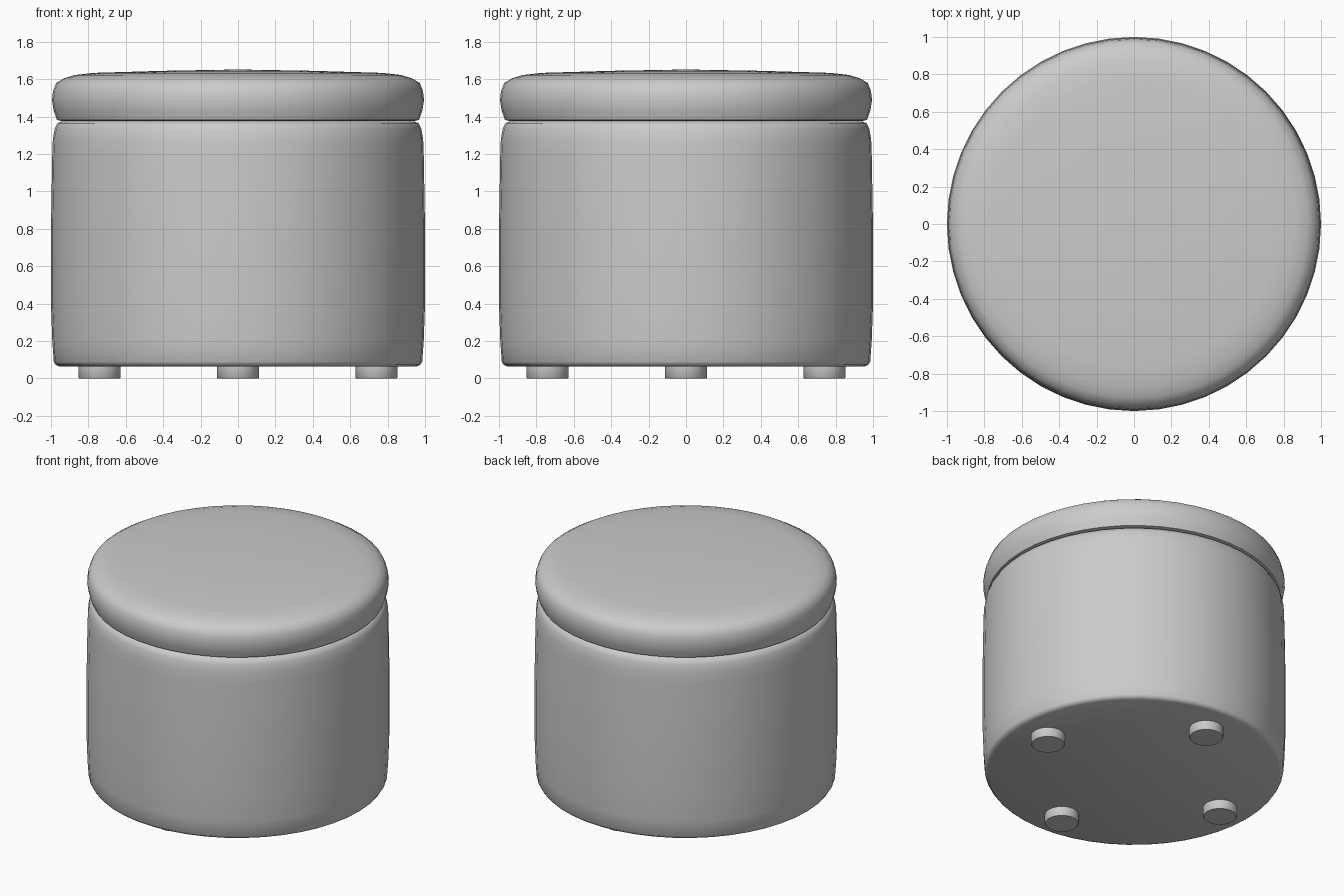
import bpy, bmesh, math

if "Cube" in bpy.data.objects:
    bpy.data.objects.remove(bpy.data.objects["Cube"])

fabric = bpy.data.materials.new("light_grey_fabric")
fabric.diffuse_color = (0.6, 0.6, 0.6, 1)
fabric.use_nodes = True
fabric.node_tree.nodes["Principled BSDF"].inputs["Base Color"].default_value = fabric.diffuse_color


def lathe(name, profile, segments, centre=(0, 0), angle=50):
    """Revolve an (r, z) profile, bottom to top, around a vertical axis."""
    bm = bmesh.new()
    rings = []
    for r, z in profile:
        if r == 0:
            rings.append([bm.verts.new((0, 0, z))] * segments)
        else:
            rings.append([bm.verts.new((r * math.cos(2 * math.pi * i / segments),
                                        r * math.sin(2 * math.pi * i / segments), z))
                          for i in range(segments)])
    for low, high in zip(rings, rings[1:]):
        for i in range(segments):
            j = (i + 1) % segments
            loop = list(dict.fromkeys([low[i], low[j], high[j], high[i]]))
            bm.faces.new(loop)
    bmesh.ops.recalc_face_normals(bm, faces=bm.faces)
    mesh = bpy.data.meshes.new(name)
    bm.to_mesh(mesh)
    bm.free()
    obj = bpy.data.objects.new(name, mesh)
    bpy.context.collection.objects.link(obj)
    obj.location = (centre[0], centre[1], 0)
    mesh.materials.append(fabric)
    bpy.ops.object.select_all(action='DESELECT')
    obj.select_set(True)
    bpy.context.view_layer.objects.active = obj
    bpy.ops.object.shade_smooth_by_angle(angle=math.radians(angle))
    return obj


# Drum base with softly rounded top and bottom edges
lathe("drum_base", [(0, 0.065), (0.955, 0.065), (0.975, 0.073), (0.985, 0.09),
                    (0.993, 0.2), (1.0, 0.4), (1.0, 0.8), (0.993, 1.2),
                    (0.99, 1.28), (0.98, 1.335), (0.965, 1.365), (0.94, 1.375),
                    (0, 1.375)], 48)

# Bulging padded seat with a slightly domed top
lathe("seat_cushion", [(0, 1.376), (0.94, 1.376), (0.968, 1.383), (0.985, 1.43),
                       (0.995, 1.49), (0.988, 1.54), (0.972, 1.58), (0.93, 1.605),
                       (0.87, 1.623), (0.77, 1.634), (0.4, 1.645), (0, 1.652)], 48)

# Four short round feet on the axes
for name, x, y in (("front_foot", 0, -0.74), ("back_foot", 0, 0.74),
                   ("left_foot", -0.74, 0), ("right_foot", 0.74, 0)):
    lathe(name, [(0, 0), (0.108, 0), (0.113, 0.006), (0.113, 0.07), (0, 0.07)],
          20, (x, y))
